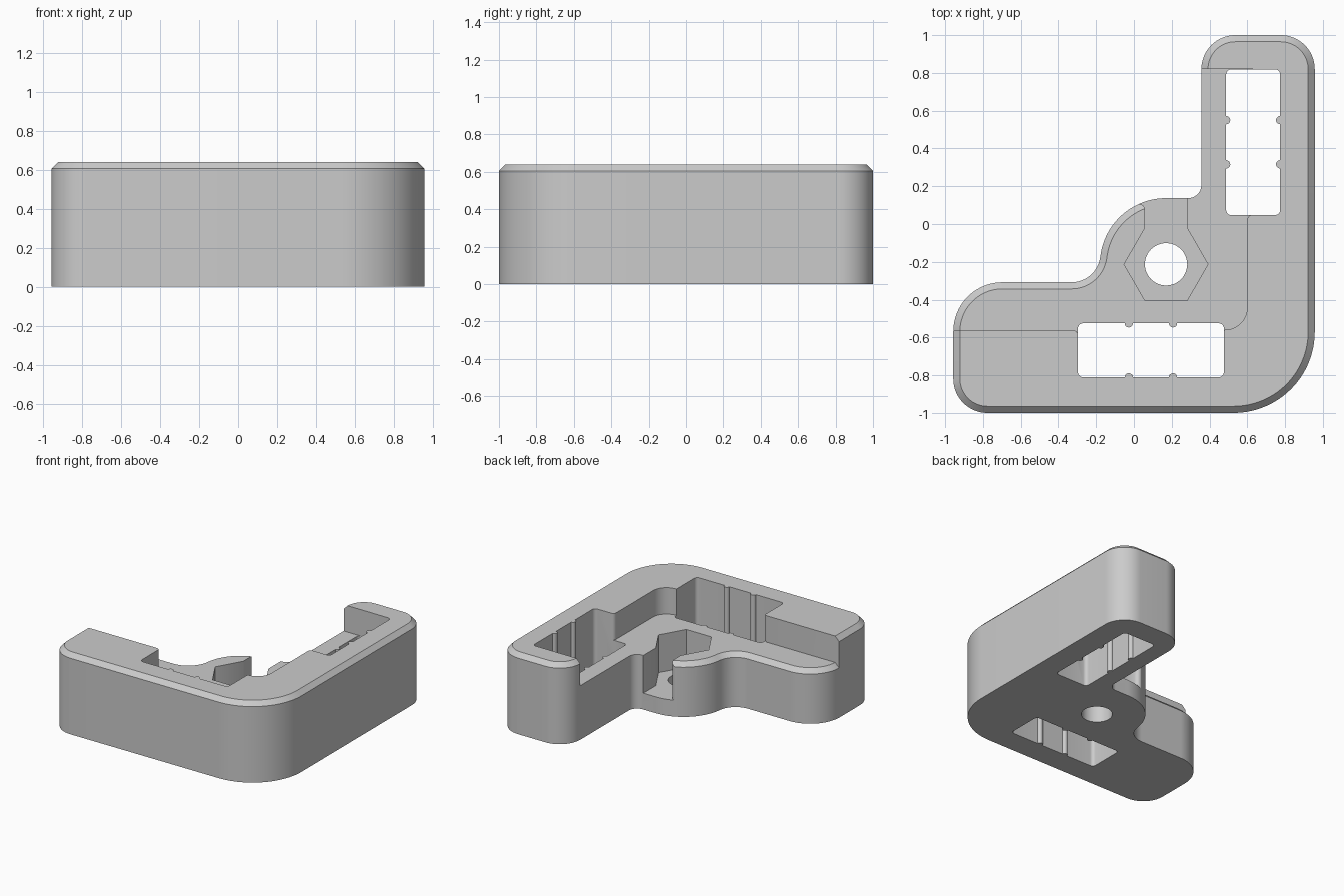
import bpy, bmesh, math
from mathutils import Vector

if "Cube" in bpy.data.objects:
    bpy.data.objects.remove(bpy.data.objects["Cube"], do_unlink=True)

TOP, FLOOR, SLOT, CHAMFER = 0.64, 0.43, 0.13, 0.035
HEX_X, HEX_Y, HEX_R = 0.17, -0.213, 0.222

grey = bpy.data.materials.new("light_grey_plastic")
grey.use_nodes = True
colour = (0.6, 0.6, 0.6, 1)
grey.diffuse_color = colour
grey.node_tree.nodes["Principled BSDF"].inputs["Base Color"].default_value = colour


def arc(cx, cy, r, start, end, steps=16):
    angles = [math.radians(start + (end - start) * i / steps) for i in range(steps + 1)]
    return [Vector((cx + r * math.cos(a), cy + r * math.sin(a))) for a in angles]


def tidy(points):
    """Drop points that nearly repeat the one before."""
    return [p for i, p in enumerate(points) if (p - points[i - 1]).length > 0.002]


def offset(points, amount):
    """Move a counter-clockwise loop outwards; amount is a function of the point."""
    result = []
    for i, p in enumerate(points):
        a = (p - points[i - 1]).normalized()
        b = (points[(i + 1) % len(points)] - p).normalized()
        n1, n2 = Vector((a.y, -a.x)), Vector((b.y, -b.x))
        result.append(p + (n1 + n2) / (1 + n1.dot(n2)) * amount(p))
    return result


def loft(name, layers):
    """Closed solid through a stack of (loop, height) layers."""
    bm = bmesh.new()
    rings = [[bm.verts.new((p.x, p.y, z)) for p in loop] for loop, z in layers]
    bm.faces.new(rings[0])
    bm.faces.new(rings[-1])
    for low, high in zip(rings, rings[1:]):
        for i in range(len(low)):
            j = (i + 1) % len(low)
            bm.faces.new((low[i], low[j], high[j], high[i]))
    bmesh.ops.recalc_face_normals(bm, faces=bm.faces)
    mesh = bpy.data.meshes.new(name)
    bm.to_mesh(mesh)
    bm.free()
    obj = bpy.data.objects.new(name, mesh)
    bpy.context.collection.objects.link(obj)
    mesh.materials.append(grey)
    return obj


def prism(name, loop, bottom, top=1.0):
    return loft(name, [(loop, bottom), (loop, top)])


def cut(target, cutter):
    mod = target.modifiers.new("cut", "BOOLEAN")
    mod.operation, mod.solver, mod.object = "DIFFERENCE", "EXACT", cutter
    bpy.context.view_layer.objects.active = target
    bpy.ops.object.modifier_apply(modifier=mod.name)
    bpy.data.objects.remove(cutter, do_unlink=True)


def window(cx, cy, along_y):
    """Rounded opening with two small ribs on each long side."""
    length, width, r = 0.386, 0.143, 0.028
    loop = [p for t in (-0.117, 0.117) for p in arc(t, -width, 0.022, 180, 0, 10)]
    loop += arc(length - r, r - width, r, -90, 0, 6)
    loop += arc(length - r, width - r, r, 0, 90, 6)
    loop += [p for t in (0.117, -0.117) for p in arc(t, width, 0.022, 0, -180, 10)]
    loop += arc(r - length, width - r, r, 90, 180, 6)
    loop += arc(r - length, r - width, r, 180, 270, 6)
    if along_y:
        loop = [Vector((-p.y, p.x)) for p in loop]
    return [p + Vector((cx, cy)) for p in loop]


# L-shaped outline with a round boss in the inner corner
outline = tidy(
    arc(0.527, -0.57, 0.43, -90, 0, 32)
    + arc(0.777, 0.82, 0.18, 0, 90)
    + arc(0.537, 0.82, 0.18, 90, 180)
    + arc(0.287, 0.207, 0.07, 0, -90, 12)
    + arc(HEX_X, HEX_Y, 0.35, 90, 173.4, 28)
    + arc(-0.33, -0.155, 0.153, -6.6, -90)
    + arc(-0.697, -0.568, 0.26, 90, 180, 20)
    + arc(-0.777, -0.82, 0.18, 180, 270)
)

# Full-height body with chamfered top edge
body = loft("corner_bracket", [
    (outline, 0), (outline, TOP - CHAMFER),
    (offset(outline, lambda p: -CHAMFER), TOP)])

# Lowered inner region, keeping a chamfer on the edge left of the slot
spill = 0.03
pocket_loop = (
    [Vector((-1.2, -0.56))]
    + arc(-0.325, -0.59, 0.03, 90, 0, 6)
    + [Vector((-0.25, -0.62)), Vector((0.44, -0.62)), Vector((0.44, -0.56))]
    + arc(0.48, -0.44, 0.12, -90, 0, 12)
    + arc(0.63, 0.02, 0.03, 180, 90, 6)
    + [Vector((0.63, 0.82)), Vector((0.2, 0.82)), Vector((-1.2, 0.82))]
)
pocket = prism("pocket_cutter", pocket_loop, FLOOR - CHAMFER - spill / 2)
spread = offset(outline, lambda p: spill)
keep = loft("step_keeper", [
    (spread, 0.1),
    (spread, FLOOR - CHAMFER - spill),
    (offset(outline, lambda p: -CHAMFER if p.x < 0.15 else spill), FLOOR)])
cut(pocket, keep)
cut(body, pocket)

# Hexagonal nut seat with a slot open to the back, rounded at its left lip
nut = arc(HEX_X, HEX_Y, HEX_R, 120, 420, 5)
nut += [Vector((HEX_X + HEX_R / 2, 0.4)), Vector((0, 0.4))]
nut += arc(0.029, 0.075, 0.03, 100, 0, 8)
cut(body, prism("nut_cutter", nut, SLOT))

# Bolt hole and the two ribbed windows
cut(body, prism("bolt_cutter", tidy(arc(HEX_X, HEX_Y, 0.112, 0, 360, 48)), -0.2))
cut(body, prism("back_window_cutter", window(0.631, 0.433, True), -0.2))
cut(body, prism("front_window_cutter", window(0.09, -0.668, False), -0.2))

# Smooth rounded walls, sharp edges elsewhere
bpy.ops.object.select_all(action="DESELECT")
body.select_set(True)
bpy.context.view_layer.objects.active = body
bpy.ops.object.shade_smooth_by_angle(angle=math.radians(30))
